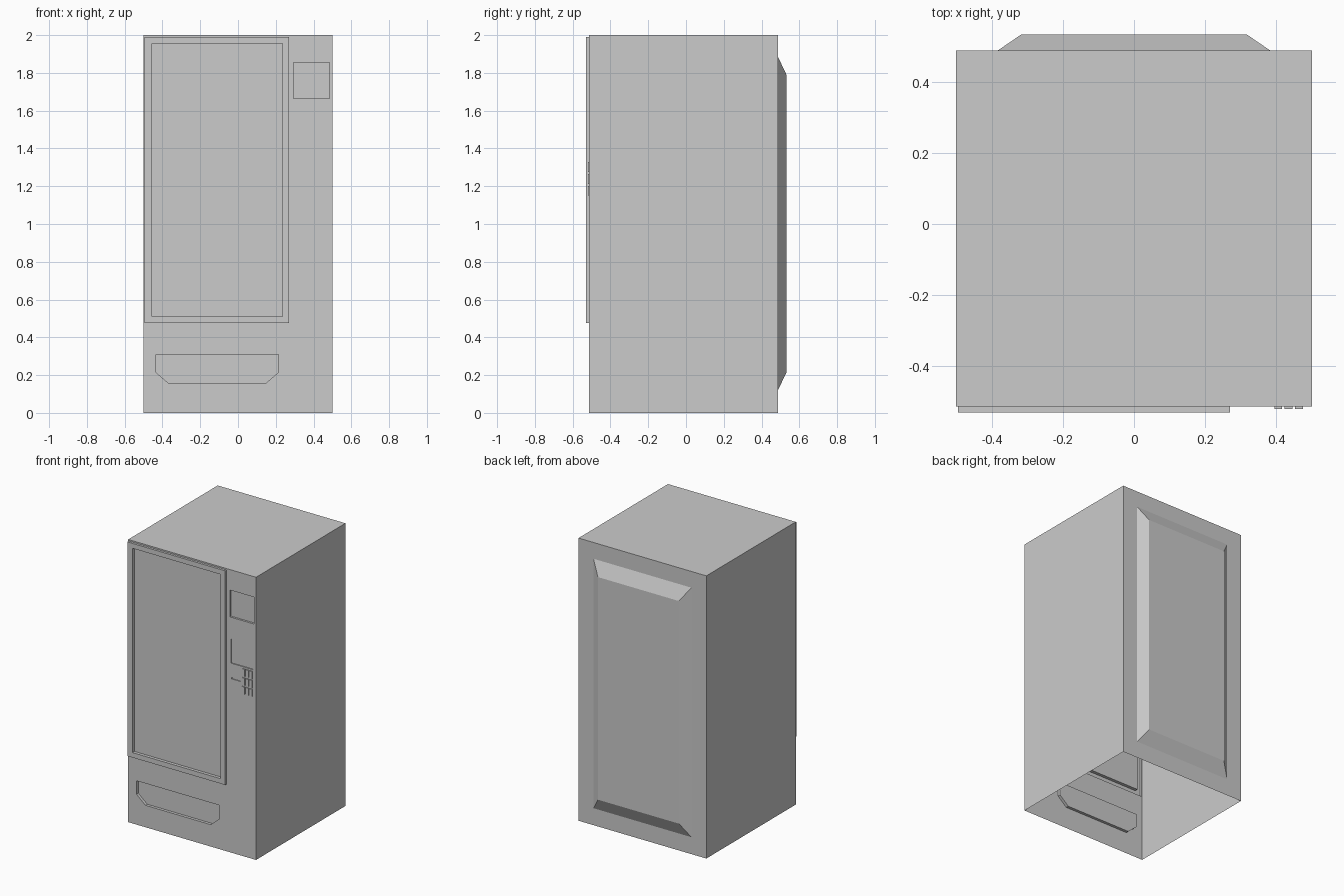
import bpy
import bmesh

if "Cube" in bpy.data.objects:
    bpy.data.objects.remove(bpy.data.objects["Cube"])

FRONT, BACK = -0.513, 0.487
W, H = 0.5, 2.0


def rect(x0, x1, z0, z1):
    return [(x0, z0), (x1, z0), (x1, z1), (x0, z1)]


def finish(name, bm):
    mesh = bpy.data.meshes.new(name)
    bm.to_mesh(mesh)
    bm.free()
    obj = bpy.data.objects.new(name, mesh)
    bpy.context.collection.objects.link(obj)
    return obj


def stepped_panel(name, steps, back=False):
    """Panel made of successive (profile, y) outlines, closed by a flat cap."""
    bm = bmesh.new()

    def face(verts):
        bm.faces.new(verts[::-1] if back else verts)

    loops = [[bm.verts.new((x, y, z)) for x, z in pts] for pts, y in steps]
    for a, b in zip(loops, loops[1:]):
        n = len(a)
        for i in range(n):
            j = (i + 1) % n
            face([a[i], a[j], b[j], b[i]])
    face(loops[-1])
    return finish(name, bm)


def holed_wall(bm, y, outlines, sign):
    """Flat wall at y: first outline is the border, the others are openings."""
    edges = []
    for pts in outlines:
        vs = [bm.verts.new((x, y, z)) for x, z in pts]
        edges += [bm.edges.new((vs[i], vs[(i + 1) % len(vs)])) for i in range(len(vs))]
    res = bmesh.ops.triangle_fill(bm, edges=edges, use_beauty=True, normal=(0, sign, 0))
    for f in res["geom"]:
        if isinstance(f, bmesh.types.BMFace):
            f.normal_update()
            if f.normal.y * sign < 0:
                f.normal_flip()


# Outlines of everything set into the front and back walls
window = rect(-0.495, 0.27, 0.475, 1.99)
glass = rect(-0.455, 0.235, 0.51, 1.955)
tray = [(-0.435, 0.215), (-0.365, 0.155), (0.145, 0.155),
        (0.215, 0.215), (0.215, 0.31), (-0.435, 0.31)]
screen = rect(0.295, 0.485, 1.665, 1.855)
display = rect(0.305, 0.475, 1.34, 1.51)
coin_slot = rect(0.31, 0.38, 1.23, 1.24)
keys = [rect(x, x + 0.022, z, z + 0.052)
        for x in (0.394, 0.423, 0.452) for z in (1.15, 1.213, 1.276)]
back_base = rect(-0.383, 0.383, 0.12, 1.885)
back_top = rect(-0.317, 0.317, 0.215, 1.79)

# Cabinet shell, open underneath
bm = bmesh.new()
border = rect(-W, W, 0, H)
holed_wall(bm, FRONT, [border, window, tray, screen, display, coin_slot] + keys, -1)
holed_wall(bm, BACK, [border, back_base], 1)
for quad in (
    [(W, FRONT, 0), (W, BACK, 0), (W, BACK, H), (W, FRONT, H)],
    [(-W, BACK, 0), (-W, FRONT, 0), (-W, FRONT, H), (-W, BACK, H)],
    [(-W, FRONT, H), (W, FRONT, H), (W, BACK, H), (-W, BACK, H)],
):
    bm.faces.new([bm.verts.new(p) for p in quad])
bmesh.ops.remove_doubles(bm, verts=bm.verts, dist=1e-5)
finish("cabinet", bm)

# Raised window frame with sunken glass
stepped_panel("display_window", [(window, FRONT), (window, -0.529),
                                 (glass, -0.529), (glass, -0.507)])

# Recessed tray and control panels
for name, outline, depth in (("pickup_tray", tray, 0.02),
                             ("upper_screen", screen, 0.014),
                             ("lower_screen", display, 0.007),
                             ("coin_slot", coin_slot, 0.006)):
    stepped_panel(name, [(outline, FRONT), (outline, FRONT + depth)])

# Raised keypad buttons
for i, key in enumerate(keys):
    stepped_panel(f"keypad_button_{i + 1}", [(key, FRONT), (key, -0.52)])

# Bevelled rear panel
stepped_panel("rear_panel", [(back_base, BACK), (back_top, 0.532)], back=True)
